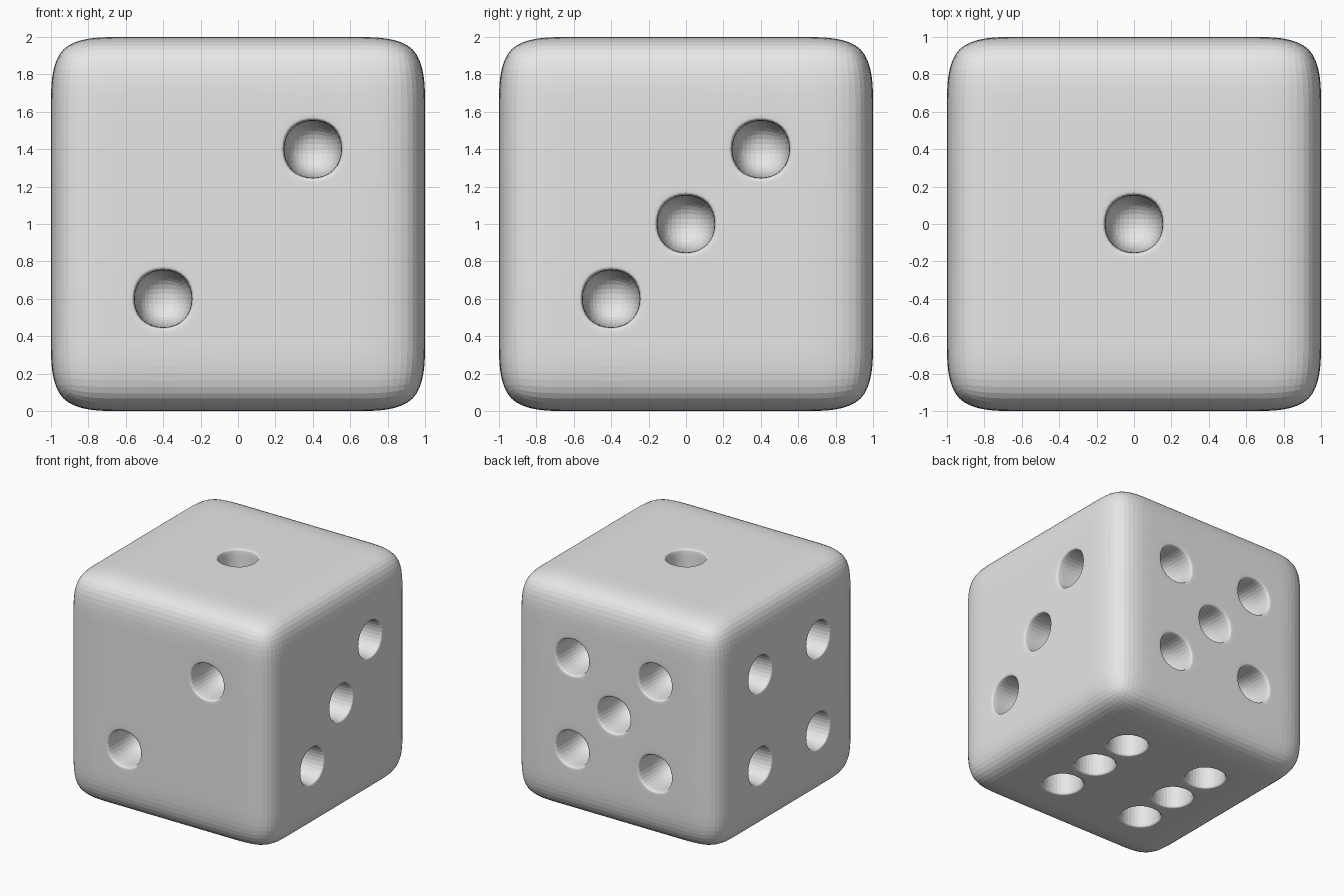
import bpy
import bmesh
from mathutils import Vector

# Remove the default cube
default_cube = bpy.data.objects.get("Cube")
if default_cube:
    bpy.data.objects.remove(default_cube, do_unlink=True)

STEP = 0.4          # spacing of the pips, one cell of a 5 x 5 grid
PIT_DEPTH = 0.35

# Pip layouts in grid steps across each face
PAIR = [(-1, -1), (1, 1)]
CENTRE = [(0, 0)]
CORNERS = [(u, v) for u in (-1, 1) for v in (-1, 1)]
COLUMNS = [(u, v) for u in (-1, 1) for v in (-1, 0, 1)]

# (axis, side, layout): the layout runs along the other two axes in order
SIDES = [
    (2, 1, CENTRE),
    (1, -1, PAIR),
    (0, 1, PAIR + CENTRE),
    (0, -1, CORNERS),
    (1, 1, CORNERS + CENTRE),
    (2, -1, COLUMNS),
]


def pip_centre(axis, side, u, v):
    point = [u * STEP, v * STEP]
    point.insert(axis, side)
    return Vector(point)


def grey_material():
    mat = bpy.data.materials.new("light_grey")
    mat.use_nodes = True
    colour = (0.8, 0.8, 0.8, 1.0)
    mat.diffuse_color = colour
    mat.node_tree.nodes["Principled BSDF"].inputs["Base Color"].default_value = colour
    return mat


# Body: a cube cut into a 5 x 5 grid on every side
bm = bmesh.new()
bmesh.ops.create_cube(bm, size=2)
bmesh.ops.subdivide_edges(bm, edges=bm.edges[:], cuts=4, use_grid_fill=True)
bm.normal_update()

# Pips: pick the cell at each pip centre
centres = [pip_centre(axis, side, u, v) for axis, side, layout in SIDES for u, v in layout]
pips = [min(bm.faces, key=lambda f: (f.calc_center_median() - c).length) for c in centres]

# Flat border, soft lip, then the deep wall
for thickness, depth in ((0.025, 0), (0.012, -0.03), (0.001, -PIT_DEPTH)):
    bmesh.ops.inset_individual(bm, faces=pips, thickness=thickness, depth=depth,
                               use_even_offset=True)
    bm.normal_update()

mesh = bpy.data.meshes.new("die_body")
bm.to_mesh(mesh)
bm.free()
mesh.materials.append(grey_material())

die = bpy.data.objects.new("die_body", mesh)
die.location.z = 1
bpy.context.collection.objects.link(die)

# Rounds the edges and turns the square pits into bowls
rounding = die.modifiers.new("rounding", "SUBSURF")
rounding.levels = 3
rounding.render_levels = 3
